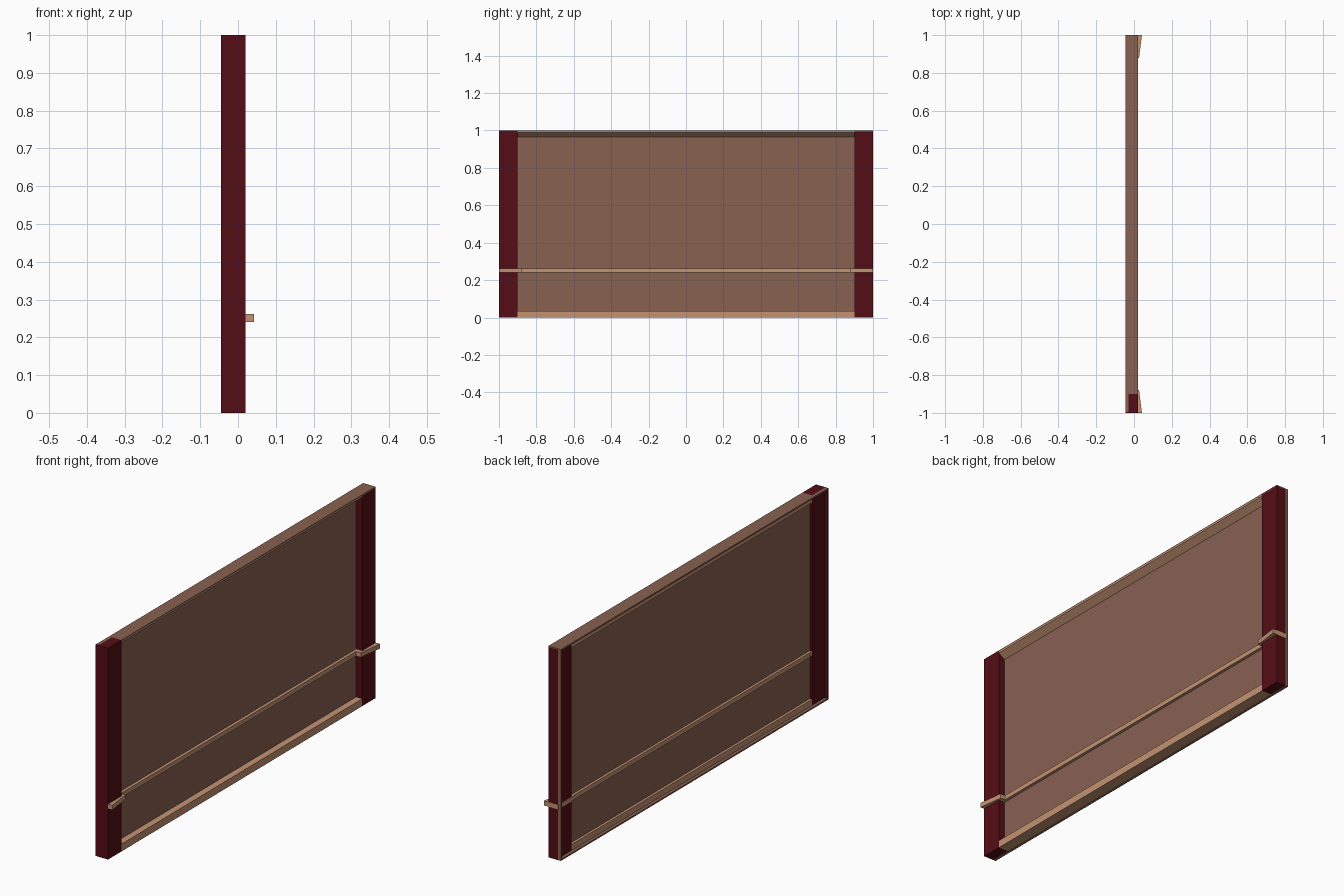
import bpy, bmesh

if "Cube" in bpy.data.objects:
    bpy.data.objects.remove(bpy.data.objects["Cube"])


def material(name, rgb):
    m = bpy.data.materials.new(name)
    m.diffuse_color = (*rgb, 1)
    m.use_nodes = True
    m.node_tree.nodes["Principled BSDF"].inputs["Base Color"].default_value = m.diffuse_color
    return m


RED = material("dark_red", (0.09, 0.004, 0.008))
BROWN = material("brown", (0.25, 0.12, 0.083))
TAN = material("tan", (0.55, 0.29, 0.17))


def prism(name, profile, axis, lo, hi, mat):
    """Extrude a closed profile along y (profile x,z) or z (profile x,y)."""
    bm = bmesh.new()

    def place(p, t):
        return (p[0], t, p[1]) if axis == "y" else (p[0], p[1], t)

    a = [bm.verts.new(place(p, lo)) for p in profile]
    b = [bm.verts.new(place(p, hi)) for p in profile]
    bm.faces.new(a)
    bm.faces.new(b)
    for i in range(len(a)):
        j = (i + 1) % len(a)
        bm.faces.new((a[i], a[j], b[j], b[i]))
    bmesh.ops.recalc_face_normals(bm, faces=bm.faces)
    mesh = bpy.data.meshes.new(name)
    bm.to_mesh(mesh)
    bm.free()
    mesh.materials.append(mat)
    ob = bpy.data.objects.new(name, mesh)
    bpy.context.collection.objects.link(ob)
    return ob


def box(name, x0, x1, y0, y1, z0, z1, mat):
    return prism(name, [(x0, y0), (x1, y0), (x1, y1), (x0, y1)], "z", z0, z1, mat)


FRONT, BACK, RIM = 0.02, -0.03, -0.045

# Thin recessed wall panel
box("panel", -0.018, -0.012, -0.92, 0.92, 0.01, 0.985, BROWN)

# End posts; the far one sits under the brown cap
box("near_post", BACK, FRONT, -1, -0.9, 0, 1, RED)
box("far_post", BACK, FRONT, 0.9, 1, 0, 0.995, RED)

# Top rail with sloping underside, and its cap
prism("top_rail", [(BACK, 0.965), (-0.012, 0.965), (FRONT, 0.988),
                   (FRONT, 0.995), (BACK, 0.995)], "y", -0.9, 0.9, TAN)
box("top_cap", BACK, FRONT, -0.9, 1, 0.995, 1, BROWN)

# Bottom rail
box("bottom_rail", BACK, FRONT, -0.9, 0.9, 0, 0.035, TAN)

# Shallow rim around the back
box("rim_top", RIM, BACK, -0.995, 0.995, 0.993, 1, BROWN)
box("rim_bottom", RIM, BACK, -0.995, 0.995, 0, 0.007, BROWN)
box("rim_near_end", RIM, BACK, -1, -0.993, 0, 1, RED)
box("rim_far_end", RIM, BACK, 0.993, 1, 0, 1, BROWN)

# Chair rail on both faces of the panel
Z0, Z1 = 0.24, 0.262
box("chair_rail", -0.03, 0.002, -0.9, 0.9, Z0, Z1, TAN)

# Flared rail ends wrapping the posts
for side, name, end in ((-1, "near_rail_end", 0.9995), (1, "far_rail_end", 1.0)):
    outline = [(BACK - 0.002, 0.88), (0.027, 0.88), (0.042, end),
               (BACK - 0.002 if side > 0 else 0.0, end)]
    if side > 0:
        outline = [(x, y + (0.001 if y > 0.95 else 0)) for x, y in outline]
    prism(name, [(x, side * y) for x, y in outline], "z", Z0, Z1, TAN)
